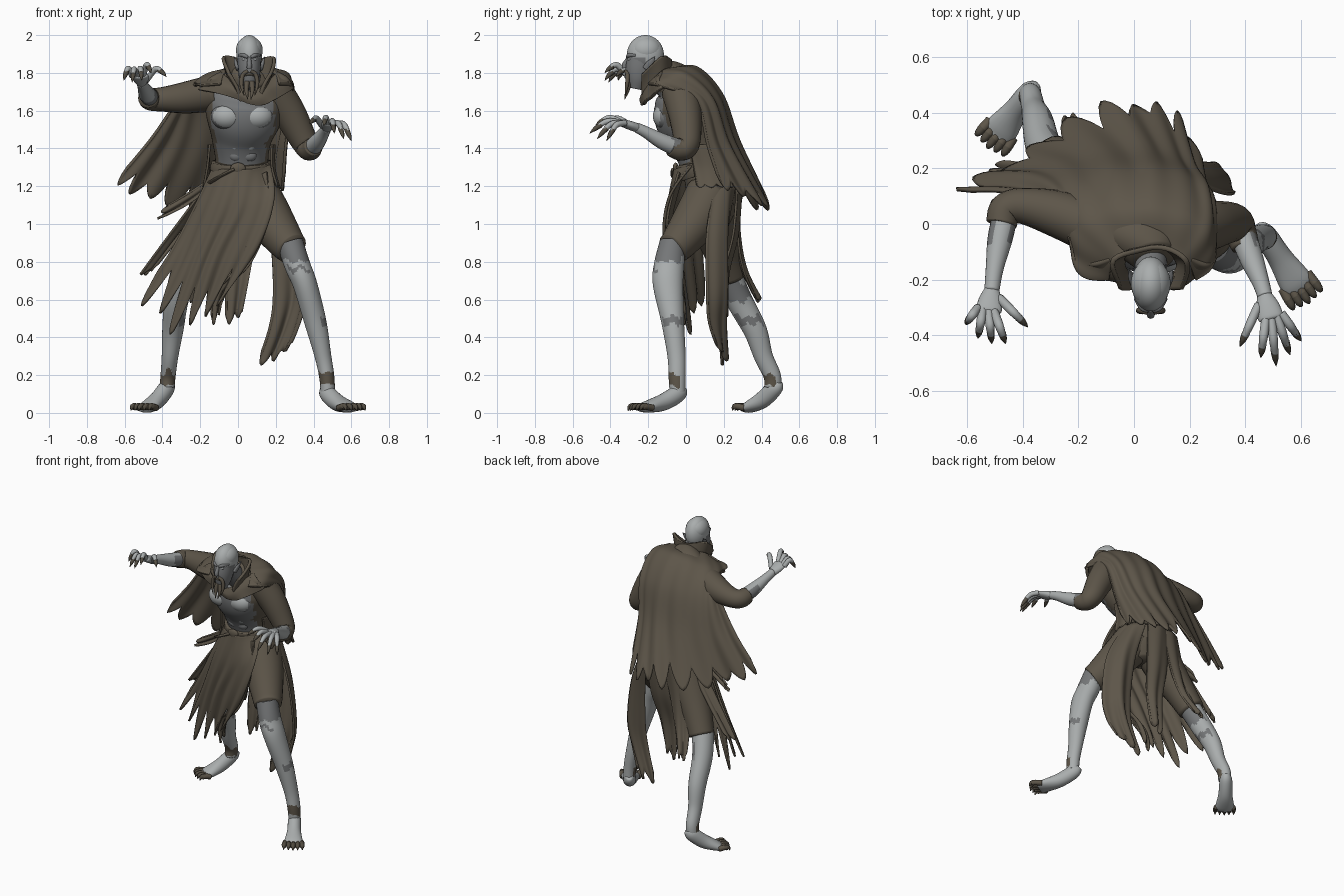
import bpy, bmesh, math, random
from mathutils import Vector, Matrix

random.seed(7)

def material(name, rgb):
    m = bpy.data.materials.new(name)
    m.diffuse_color = (*rgb, 1)
    return m

MATS = [material("cloth brown", (0.11, 0.092, 0.067)), material("pale skin", (0.40, 0.42, 0.42)),
        material("grey skin", (0.18, 0.186, 0.19)), material("dark claw", (0.085, 0.073, 0.054))]
CLOTH, PALE, GREY, DARK = range(4)

def spline(pts, t):
    """Catmull-Rom point at t in 0..1 through tuples of any size."""
    n = len(pts) - 1
    s = max(0.0, min(1.0, t)) * n
    i = min(int(s), n - 1)
    f = s - i
    a, b, c, d = [pts[max(0, min(n, i + k))] for k in (-1, 0, 1, 2)]
    return tuple(0.5 * (2*q + (r - p)*f + (2*p - 5*q + 4*r - s_)*f*f + (3*q - 3*r + s_ - p)*f**3)
                 for p, q, r, s_ in zip(a, b, c, d))

def finish(name, bm, mat, rule=None, thick=0):
    me = bpy.data.meshes.new(name)
    bm.normal_update()
    for m in MATS:
        me.materials.append(m)
    for f in bm.faces:
        f.smooth = True
        f.material_index = rule(f.calc_center_median(), f.normal) if rule else mat
    bm.to_mesh(me)
    bm.free()
    ob = bpy.data.objects.new(name, me)
    bpy.context.collection.objects.link(ob)
    if thick:
        mod = ob.modifiers.new("thickness", 'SOLIDIFY')
        mod.thickness, mod.offset = thick, 0
    return ob

def tube(name, pts, mat=CLOTH, ref=(0, 0, 1), rule=None, sides=20, steps=6):
    """Swept limb: points are (x, y, z, r) or (x, y, z, r_side, r_up)."""
    pts = [p if len(p) == 5 else (*p, p[3]) for p in pts]
    n = (len(pts) - 1) * steps
    bm = bmesh.new()
    rings = []
    for k in range(n + 1):
        p = spline(pts, k / n)
        tan = Vector(spline(pts, (k + .5) / n)[:3]) - Vector(spline(pts, (k - .5) / n)[:3])
        tan.normalize()
        side = tan.cross(Vector(ref)).normalized()
        up = side.cross(tan)
        ring = []
        for j in range(sides):
            a = math.tau * j / sides
            ring.append(bm.verts.new(Vector(p[:3]) + side*p[3]*math.cos(a) + up*p[4]*math.sin(a)))
        rings.append(ring)
    for r, s in zip(rings, rings[1:]):
        for j in range(sides):
            bm.faces.new((r[j], r[(j+1) % sides], s[(j+1) % sides], s[j]))
    bm.faces.new(rings[0])
    bm.faces.new(rings[-1])
    bmesh.ops.recalc_face_normals(bm, faces=bm.faces)
    return finish(name, bm, mat, rule)

def blob(name, loc, size, mat, rule=None):
    bm = bmesh.new()
    bmesh.ops.create_uvsphere(bm, u_segments=36, v_segments=24, radius=1,
                              matrix=Matrix.Translation(loc) @ Matrix.Diagonal((*size, 1)))
    return finish(name, bm, mat, rule)

def sheet(name, rows, teeth=0, jag=0.0, folds=0, amp=0.0, thick=0.012, mat=CLOTH, nv=24):
    """Cloth through control rows, with pleats and a ragged lower edge."""
    nu = max(teeth * 8, 24)
    dip = [random.uniform(0, .5) for _ in range(teeth + 1)]
    cut = [random.uniform(.55, 1) for _ in range(teeth + 1)]
    bm = bmesh.new()
    grid, place = [], []
    for i in range(nu + 1):
        u = i / nu
        col = [spline(r, u) for r in rows]
        end = 1.0
        if teeth:
            k = min(int(u * teeth), teeth - 1)
            w = 2 * (u * teeth - k) - 1
            deep = cut[k] if w < 0 else cut[k + 1]
            w = abs(w) ** 1.4
            end = 1 - jag * (dip[k] * (1 - w) + deep * w)
        line = []
        for j in range(nv + 1):
            v = end * j / nv
            line.append(bm.verts.new(spline(col, v)))
            place.append((line[-1], u, v))
        grid.append(line)
    for a, b in zip(grid, grid[1:]):
        for j in range(nv):
            bm.faces.new((a[j], b[j], b[j+1], a[j+1]))
    bm.normal_update()
    for vert, u, v in place:
        vert.co += vert.normal * amp * v * (math.sin(u*folds*math.tau) + .5*math.sin(u*folds*4.1 + 3*v))
    return finish(name, bm, mat, None, thick)

def strip(name, path, across, teeth=2, jag=.2):
    """Ribbon along (x, y, z, half_width) points."""
    d = Vector(across).normalized()
    rows = [[tuple(Vector(p[:3]) + d*p[3]*s + Vector((0, .3*p[3]*(1-abs(s)), 0))) for s in (-1, 0, 1)] for p in path]
    return sheet(name, rows, teeth, jag, 2, .008, .012)

# torso: open jacket over a bare chest
BODY = [(.07, -.12, 1.80, .08, .08), (.05, -.05, 1.74, .17, .11), (.04, -.02, 1.66, .215, .15),
        (.03, .0, 1.56, .20, .165), (.02, .05, 1.45, .16, .14), (.02, .09, 1.33, .14, .125),
        (.02, .13, 1.22, .16, .135), (.03, .14, 1.12, .17, .14), (.02, .14, 1.0, .11, .09)]
def chest_rule(c, n):
    return GREY if 1.32 < c.z < 1.70 and n.y < -.45 and -.14 < c.x < .19 else CLOTH
tube("torso", BODY, ref=(0, 1, 0), rule=chest_rule, sides=48)
pale_front = lambda c, n: PALE if n.y < -.58 else GREY
for s in (-1, 1):
    blob("chest_muscle", (.022 + s*.078, -.10, 1.57), (.088, .075, .072), GREY, pale_front)
    for z, y in ((1.475, -.082), (1.42, -.056), (1.365, -.032)):
        blob("belly_muscle", (.025 + s*.034, y, z), (.04, .026, .034), GREY, pale_front if z > 1.4 else None)

# jacket hem, belt and buckle
sheet("jacket_hem", [[(-.15, .02, 1.42), (-.14, .13, 1.42), (.02, .2, 1.42), (.18, .13, 1.42), (.18, .02, 1.42)],
                     [(-.16, .04, 1.3), (-.14, .19, 1.3), (.02, .255, 1.3), (.18, .18, 1.3), (.18, .04, 1.3)],
                     [(-.18, .06, 1.19), (-.15, .22, 1.19), (.03, .295, 1.19), (.20, .22, 1.19), (.21, .06, 1.19)]],
      12, .2, 6, .006)
tube("belt", [(.02, .105, 1.27, .165, .15), (.02, .095, 1.30, .168, .152), (.02, .09, 1.33, .16, .145)], ref=(0, 1, 0), sides=40)
blob("belt_buckle", (.0, -.055, 1.295), (.04, .015, .03), CLOTH)
tube("hanging_belt_end", [(-.02, -.06, 1.29, .02, .008), (-.1, -.06, 1.25, .02, .008), (-.15, -.02, 1.22, .02, .008)])

# head, face and beard
tube("neck", [(.05, -.08, 1.70, .065), (.06, -.14, 1.78, .058), (.06, -.19, 1.85, .055)], GREY, (0, 1, 0))
skull_rule = lambda c, n: GREY if c.z < 1.875 and c.y < -.22 or c.z < 1.84 else PALE
blob("skull", (.06, -.215, 1.895), (.068, .098, .105), PALE, skull_rule)
blob("temples", (.06, -.213, 1.92), (.071, .085, .074), PALE, skull_rule)
tube("jaw", [(.06, -.23, 1.88, .062, .082), (.06, -.245, 1.82, .06, .076), (.06, -.255, 1.765, .05, .06),
             (.06, -.265, 1.715, .03, .035)], GREY, (0, 1, 0))
tube("nose", [(.06, -.305, 1.88, .009), (.06, -.325, 1.845, .013), (.06, -.325, 1.825, .014)], GREY, (0, 1, 0))
tube("mouth", [(.03, -.30, 1.785, .007), (.06, -.315, 1.795, .008), (.09, -.30, 1.785, .007)], DARK)
for s in (-1, 1):
    blob("eye", (.06 + s*.027, -.299, 1.872), (.012, .008, .007), PALE)
    tube("brow", [(.06 + s*.008, -.310, 1.882, .008), (.06 + s*.03, -.301, 1.893, .011), (.06 + s*.055, -.265, 1.893, .007)], GREY)
    tube("ear", [(.06 + s*.06, -.21, 1.82, .012, .022), (.06 + s*.07, -.19, 1.85, .01, .02), (.06 + s*.08, -.165, 1.885, .002)], GREY, (0, 1, 0))
    tube("moustache", [(.06 + s*.008, -.318, 1.81, .009), (.06 + s*.034, -.31, 1.79, .011),
                       (.06 + s*.042, -.312, 1.74, .010), (.06 + s*.028, -.322, 1.68, .002)], CLOTH, (0, 1, 0))
    tube("beard_lock", [(.06 + s*.012, -.30, 1.755, .014), (.06 + s*.016, -.31, 1.71, .012), (.06 + s*.008, -.325, 1.66, .002)], CLOTH, (0, 1, 0))

# collar, shoulder mantle and cape
sheet("collar", [[(.02, -.22, 1.65), (-.04, -.14, 1.74), (.06, -.06, 1.78), (.16, -.14, 1.74), (.11, -.22, 1.65)],
                 [(-.005, -.235, 1.72), (-.05, -.13, 1.80), (.06, -.075, 1.82), (.17, -.13, 1.80), (.13, -.235, 1.72)],
                 [(-.05, -.235, 1.79), (-.07, -.13, 1.89), (.06, -.085, 1.865), (.19, -.13, 1.885), (.17, -.235, 1.79)]], 0, 0, 3, .004, .018)
sheet("mantle_front", [[(-.09, -.12, 1.80), (-.03, -.18, 1.75), (.07, -.22, 1.70), (.15, -.18, 1.75), (.21, -.12, 1.80)],
                       [(-.15, -.14, 1.77), (-.05, -.2, 1.72), (.08, -.235, 1.66), (.17, -.2, 1.71), (.26, -.14, 1.77)],
                       [(-.21, -.13, 1.71), (-.06, -.20, 1.68), (.1, -.225, 1.63), (.2, -.20, 1.66), (.29, -.12, 1.72)]], 0, 0, 4, .005, .02)
sheet("cape", [[(-.09, -.2, 1.74), (-.06, -.12, 1.81), (.06, -.07, 1.82), (.18, -.12, 1.81), (.22, -.2, 1.74)],
               [(-.20, -.17, 1.73), (-.19, .0, 1.775), (.04, .06, 1.825), (.25, .0, 1.795), (.285, -.14, 1.73)],
               [(-.27, .05, 1.72), (-.23, .13, 1.66), (.03, .19, 1.68), (.24, .14, 1.66), (.29, .05, 1.65)],
               [(-.46, .11, 1.45), (-.30, .2, 1.41), (.0, .28, 1.42), (.19, .23, 1.41), (.26, .12, 1.40)],
               [(-.69, .11, 1.18), (-.46, .22, 1.10), (-.12, .44, 1.06), (.13, .42, 1.07), (.25, .2, 1.17)]],
      11, .14, 8, .009, .014, nv=44)

# arms: sleeves and bare forearms, greyer near the cuffs
arm_rule = lambda c, n: GREY if c.y > -.07 and n.z < .75 else PALE
tube("right_sleeve", [(-.10, -.03, 1.70, .10), (-.27, .035, 1.67, .085), (-.40, .065, 1.66, .065), (-.46, .05, 1.66, .06), (-.475, .0, 1.67, .055)])
tube("right_forearm", [(-.455, .06, 1.66, .045), (-.48, -.05, 1.685, .045), (-.50, -.16, 1.725, .032), (-.51, -.24, 1.75, .027)], PALE, rule=arm_rule)
tube("left_sleeve", [(.19, -.03, 1.70, .10), (.275, -.005, 1.58, .088), (.355, .005, 1.43, .07), (.38, -.03, 1.395, .06), (.40, -.08, 1.41, .05)])
tube("left_forearm", [(.38, -.01, 1.39, .048), (.42, -.12, 1.435, .043), (.455, -.21, 1.485, .031), (.47, -.26, 1.51, .027)], PALE, rule=arm_rule)

def hand(side, wrist, knuckles, tips, lift):
    """Palm with five clawed fingers; the first tip is the thumb."""
    w, k = Vector(wrist), Vector(knuckles)
    across = (k - w).cross(Vector((0, 0, 1))).normalized()
    if (Vector(tips[0]) - k).dot(across) < 0:
        across.negate()
    tube(side + "_palm", [(*w, .027, .024), (*((w + k) / 2), .042, .024), (*k, .045, .02), (*(k + (k - w)*.12), .03, .012)], PALE)
    for i, t in enumerate(tips):
        t = Vector(t)
        root = w.lerp(k, .35 if i == 0 else .95) + across * (.035 - .019*i if i else .03)
        mid = root.lerp(t, .45) + Vector((0, 0, lift))
        far = root.lerp(t, .75) + Vector((0, 0, lift * .7))
        tube(side + "_finger", [(*root, .016), (*mid, .016), (*far, .012)], PALE, sides=10)
        tube(side + "_claw", [(*mid.lerp(far, .7), .0145), (*far.lerp(t, .4), .011), (*t, .001)], DARK, sides=8)

hand("right", (-.51, -.235, 1.748), (-.52, -.31, 1.785),
     [(-.38, -.37, 1.78), (-.46, -.43, 1.80), (-.51, -.43, 1.76), (-.56, -.41, 1.75), (-.605, -.36, 1.76)], .05)
hand("left", (.468, -.255, 1.508), (.49, -.335, 1.535),
     [(.38, -.44, 1.53), (.455, -.48, 1.52), (.51, -.51, 1.48), (.56, -.47, 1.45), (.60, -.42, 1.44)], .035)

# legs: trousers and bare shins with darker patches
tube("left_trouser", [(.09, .13, 1.15, .135), (.165, .06, 1.03, .125), (.25, -.03, .91, .10), (.285, -.07, .87, .088)], ref=(0, 1, 0))
tube("right_trouser", [(-.04, .14, 1.14, .135), (-.13, .155, 1.0, .125), (-.22, .195, .85, .10), (-.285, .235, .72, .085)], ref=(0, 1, 0))
def shin_rule(c, n):
    wob = .012 * math.sin(c.x*90) + .012 * math.sin(c.y*110)
    if .15 < c.z + wob < .215 and n.y < .3:
        return CLOTH
    if c.z + wob > .81 or .755 < c.z + wob < .78 and n.y < -.6 or .46 < c.z + wob < .51 and n.x > .55 or .60 < c.z + wob < .70 and c.x < 0 and n.x > .2:
        return GREY
    return PALE
tube("left_shin", [(.275, -.07, .90, .07), (.315, -.09, .78, .068, .08), (.355, -.095, .68, .064, .08), (.41, -.07, .48, .058, .06),
                   (.45, -.05, .3, .044, .048), (.47, -.047, .19, .04, .045), (.475, -.045, .11, .038, .042)], PALE, (0, 1, 0), shin_rule, 36, 14)
tube("right_shin", [(-.28, .21, .76, .072), (-.325, .28, .6, .064, .07), (-.345, .365, .44, .056, .062), (-.36, .41, .3, .044, .05),
                    (-.37, .455, .20, .04, .046), (-.375, .46, .14, .04, .045)], PALE, (0, 1, 0), shin_rule, 36, 14)

def foot(side, heel, ball, reach):
    """Foot with raised heel and five dark clawed toes."""
    h, b = Vector(heel), Vector((*ball, .032))
    d = Vector((b.x - h.x, b.y - h.y, 0)).normalized()
    across = Vector((-d.y, d.x, 0))
    m, e = h.lerp(b, .5), b + d*.035
    tube(side + "_foot", [(*(h - d*.022 + Vector((0, 0, .03))), .022, .025), (*(h + d*.005), .04, .045),
                          (m.x, m.y, m.z - .012, .045, .045), (*b, .06, .031), (e.x, e.y, .024, .052, .02)], PALE)
    for i in range(-2, 3):
        a = b + across * i * .026
        e = a + d * (reach - .006*abs(i)) + across * i * .004
        m = a.lerp(e, .6)
        tube(side + "_toe", [(a.x, a.y, .026, .018), (m.x, m.y, .034, .017), (*a.lerp(e, .8).xy, .024, .013)], CLOTH, sides=10)
        tube(side + "_toe_claw", [(*a.lerp(e, .5).xy, .037, .016), (*a.lerp(e, .85).xy, .034, .013), (e.x, e.y, .012, .002)], DARK, sides=8)

foot("left", (.468, -.035, .105), (.578, -.205), .095)
foot("right", (-.372, .475, .135), (-.475, .34), .085)

# ragged front skirt, swept to one side
sheet("front_skirt", [[(-.14, .06, 1.28), (-.06, -.04, 1.29), (.06, -.055, 1.29), (.17, .03, 1.31)],
                      [(-.23, .06, 1.1), (-.14, -.05, 1.08), (.02, -.09, 1.08), (.19, -.09, 1.13)],
                      [(-.36, .08, .86), (-.25, -.02, .80), (-.11, -.06, .80), (.10, -.11, .87)],
                      [(-.54, .1, .58), (-.40, .03, .44), (-.25, .01, .36), (-.14, -.01, .52)]], 6, .3, 6, .012, .012, nv=36)
strip("skirt_tatter_high", [(-.10, .06, 1.25, .05), (-.25, .09, 1.14, .05), (-.43, .12, 1.04, .03)], (.5, 0, 1))
strip("skirt_tatter_side", [(-.14, .14, 1.2, .07), (-.3, .17, .98, .07), (-.50, .2, .72, .05)], (1, .3, .6), 3)
strip("skirt_tatter_inner", [(.10, -.04, 1.25, .06), (.11, -.10, 1.0, .06), (.03, -.08, .78, .05), (-.09, -.04, .64, .04),
                             (-.12, -.01, .47, .02)], (1, 0, .5))

# long tails hanging behind
sheet("long_tail", [[(.12, .26, 1.2), (.18, .22, 1.2), (.2, .15, 1.2)],
                    [(.17, .21, .95), (.27, .21, .95), (.32, .11, .95)],
                    [(.19, .18, .65), (.30, .21, .65), (.36, .11, .65)],
                    [(.17, .17, .46), (.26, .20, .46), (.33, .12, .48)],
                    [(.10, .19, .25), (.18, .21, .26), (.27, .17, .34)]], 3, .12, 3, .01)
strip("middle_tail", [(.03, .27, 1.2, .08), (.02, .25, .95, .08), (.0, .2, .72, .06), (-.03, .2, .45, .035)], (1, 0, 0))
strip("rear_tail", [(-.08, .26, 1.2, .07), (-.14, .26, .95, .07), (-.18, .3, .75, .05), (-.24, .39, .58, .025)], (1, .2, 0))
